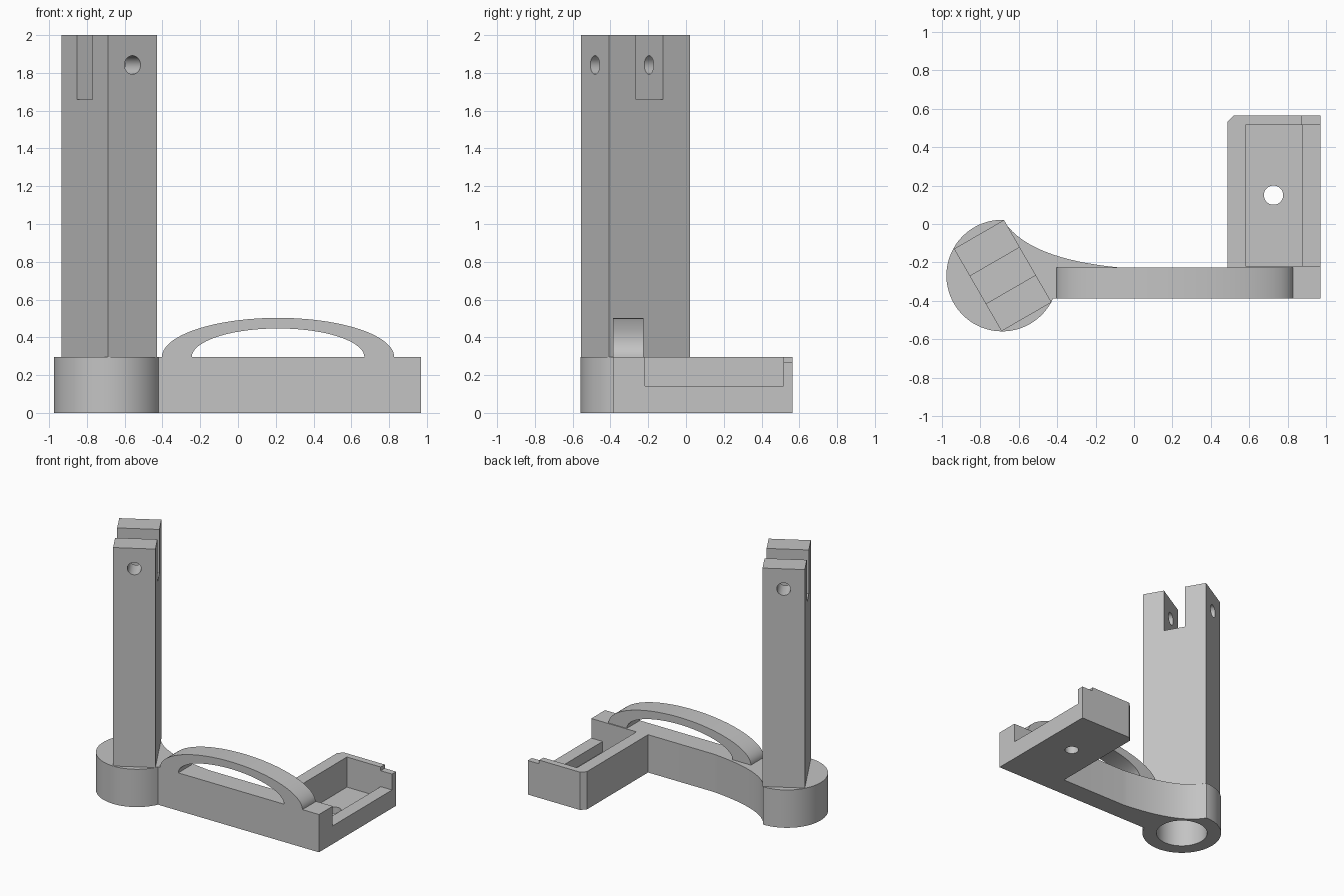
import bpy
import bmesh
from math import sin, cos, radians, pi
from mathutils import Matrix, Vector

cube = bpy.data.objects.get("Cube")
if cube:
    bpy.data.objects.remove(cube, do_unlink=True)

grey = bpy.data.materials.new("light_grey")
grey.use_nodes = True
grey.diffuse_color = (0.55, 0.55, 0.55, 1)
grey.node_tree.nodes["Principled BSDF"].inputs["Base Color"].default_value = grey.diffuse_color


def finish(name, bm):
    """Turn a bmesh into a linked object in the part colour."""
    bmesh.ops.recalc_face_normals(bm, faces=bm.faces)
    mesh = bpy.data.meshes.new(name)
    bm.to_mesh(mesh)
    bm.free()
    mesh.materials.append(grey)
    obj = bpy.data.objects.new(name, mesh)
    bpy.context.collection.objects.link(obj)
    return obj


def extrude(name, points, direction):
    bm = bmesh.new()
    face = bm.faces.new([bm.verts.new(p) for p in points])
    moved = bmesh.ops.extrude_face_region(bm, geom=[face], use_keep_orig=True)
    verts = [v for v in moved["geom"] if isinstance(v, bmesh.types.BMVert)]
    bmesh.ops.translate(bm, verts=verts, vec=direction)
    return finish(name, bm)


def box(name, low, high, frame=Matrix()):
    low, high = Vector(low), Vector(high)
    bm = bmesh.new()
    place = Matrix.Translation((low + high) / 2) @ Matrix.Diagonal((*(high - low), 1))
    bmesh.ops.create_cube(bm, size=1, matrix=frame @ place)
    return finish(name, bm)


def cylinder(name, radius, depth, matrix):
    bm = bmesh.new()
    bmesh.ops.create_cone(bm, cap_ends=True, segments=64, radius1=radius,
                          radius2=radius, depth=depth, matrix=matrix)
    return finish(name, bm)


def select(obj):
    bpy.ops.object.select_all(action="DESELECT")
    obj.select_set(True)
    bpy.context.view_layer.objects.active = obj


def cut(obj, *cutters):
    for cutter in cutters:
        mod = obj.modifiers.new("cut", "BOOLEAN")
        mod.operation = "DIFFERENCE"
        mod.solver = "EXACT"
        mod.object = cutter
        select(obj)
        bpy.ops.object.modifier_apply(modifier=mod.name)
        bpy.data.objects.remove(cutter, do_unlink=True)


HEIGHT = 0.295
ARM_FRONT, ARM_BACK = -0.387, -0.225
HUB = Vector((-0.685, -0.268, 0))
HUB_RADIUS = 0.29

# Base: arm, tray block, concave web and round hub as one outline
outline = [(0.97, ARM_FRONT, 0), (0.97, 0.565, 0), (0.52, 0.565, 0),
           (0.485, 0.53, 0), (0.485, ARM_BACK, 0)]
web_start, web_bend, web_end = (Vector(p) for p in (
    (-0.085, ARM_BACK, 0), (-0.56, -0.178, 0), (-0.68, 0.022, 0)))
for i in range(24):
    t = i / 24
    outline.append(web_start * (1 - t) ** 2 + web_bend * 2 * t * (1 - t) + web_end * t * t)
for i in range(49):
    a = radians(89 + (335.8 - 89) * i / 48)
    outline.append(HUB + HUB_RADIUS * Vector((cos(a), sin(a), 0)))
base = extrude("base_arm_and_tray", outline, (0, 0, HEIGHT))

# Tray pocket, open side, lowered lip, drain hole and hub socket
cut(base,
    box("pocket", (0.58, -0.217, 0.06), (0.872, 0.515, 0.5)),
    box("side_opening", (0.8, -0.217, 0.142), (1.2, 0.515, 0.5)),
    box("lip_step", (0.872, 0.4, 0.266), (1.2, 0.8, 0.5)),
    cylinder("drain", 0.05, 1, Matrix.Translation((0.725, 0.15, 0))),
    cylinder("socket", 0.187, 0.5, Matrix.Translation(HUB)))

# Upright post, turned on the hub, with a fork slot and a pin hole
frame = Matrix.Translation((-0.682, -0.268, 0)) @ Matrix.Rotation(radians(30), 4, "Z")
post = box("upright_post", (-0.15, -0.247, HEIGHT), (0.15, 0.247, 2), frame)
pin = frame @ Matrix.Translation((0, 0, 1.842)) @ Matrix.Rotation(pi / 2, 4, "X")
cut(post,
    box("slot", (-0.5, -0.083, 1.66), (0.5, 0.083, 2.5), frame),
    cylinder("pin_hole", 0.049, 1, pin))

# Arched handle on the arm
arch = []
for width, rise, order in ((0.615, 0.208, 1), (0.457, 0.152, -1)):
    for i in range(49)[::order]:
        a = pi * i / 48
        arch.append((0.212 + width * cos(a), ARM_FRONT, HEIGHT + rise * sin(a)))
handle = extrude("arched_handle", arch, (0, ARM_BACK - ARM_FRONT, 0))

for part in (base, post, handle):
    select(part)
    bpy.ops.object.shade_smooth_by_angle(angle=radians(30))
